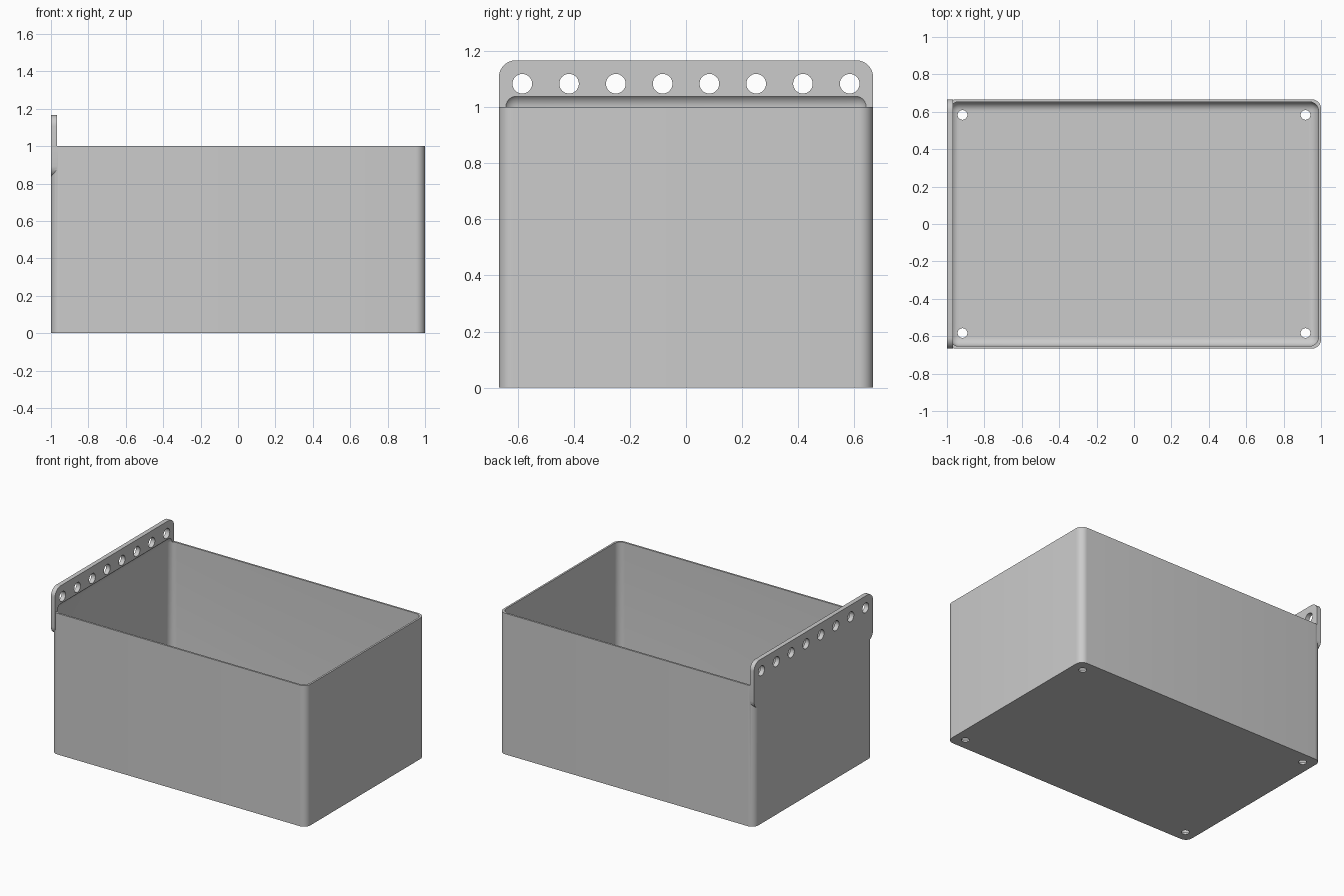
import bpy, bmesh, math
from mathutils import Matrix, Vector

if "Cube" in bpy.data.objects:
    bpy.data.objects.remove(bpy.data.objects["Cube"])

HALF_X, HALF_Y, HEIGHT = 1.0, 2 / 3, 1.0
WALL, RADIUS = 0.0133, 0.05
PLATE_T, PLATE_RISE = 0.032, 1 / 6

grey = bpy.data.materials.new("plain grey")
grey.use_nodes = True
colour = (0.6, 0.6, 0.6, 1)
grey.diffuse_color = colour
grey.node_tree.nodes["Principled BSDF"].inputs["Base Color"].default_value = colour


def make_object(name, bm):
    bmesh.ops.recalc_face_normals(bm, faces=bm.faces)
    mesh = bpy.data.meshes.new(name)
    bm.to_mesh(mesh)
    bm.free()
    mesh.materials.append(grey)
    ob = bpy.data.objects.new(name, mesh)
    bpy.context.collection.objects.link(ob)
    return ob


def rounded_box(name, lo, hi, radius, axis=None):
    """Box between two corners; rounds edges along one axis, or all of them."""
    bm = bmesh.new()
    bmesh.ops.create_cube(bm, size=2)
    for v in bm.verts:
        v.co = Vector([hi[i] if v.co[i] > 0 else lo[i] for i in range(3)])
    edges = [e for e in bm.edges if axis is None
             or abs(e.verts[0].co[axis] - e.verts[1].co[axis]) > 1e-4]
    bmesh.ops.bevel(bm, geom=edges, offset=radius, segments=8,
                    profile=0.5, affect='EDGES')
    return make_object(name, bm)


def cylinders(name, points, radius, depth, turn):
    bm = bmesh.new()
    for p in points:
        bmesh.ops.create_cone(bm, cap_ends=True, segments=32, radius1=radius,
                              radius2=radius, depth=depth,
                              matrix=Matrix.Translation(p) @ turn)
    return make_object(name, bm)


def combine(target, other, operation):
    mod = target.modifiers.new(operation.lower(), 'BOOLEAN')
    mod.operation, mod.object, mod.solver = operation, other, 'EXACT'
    graph = bpy.context.evaluated_depsgraph_get()
    mesh = bpy.data.meshes.new_from_object(target.evaluated_get(graph))
    target.modifiers.clear()
    target.data = mesh
    bpy.data.objects.remove(other)


# Box body with rounded upright corners
bin_body = rounded_box("storage_bin", (-HALF_X, -HALF_Y, 0),
                       (HALF_X, HALF_Y, HEIGHT), RADIUS, axis=2)

# Hanging plate along one short wall
plate = rounded_box("hanging_plate", (-HALF_X, -HALF_Y, HEIGHT - PLATE_RISE),
                    (-HALF_X + PLATE_T, HALF_Y, HEIGHT + PLATE_RISE), 0.06, axis=0)
combine(bin_body, plate, 'UNION')

# Cavity, which also leaves a shallow recess in the plate
cavity = rounded_box("cavity_cutter", (-HALF_X + WALL, -HALF_Y + WALL, WALL),
                     (HALF_X - WALL, HALF_Y - WALL, HEIGHT + RADIUS), RADIUS)
combine(bin_body, cavity, 'DIFFERENCE')

# Row of hanging holes
row = [(-HALF_X, (i - 3.5) / 6, HEIGHT + PLATE_RISE / 2) for i in range(8)]
combine(bin_body, cylinders("hanging_hole_cutter", row, 0.035, 0.2,
                            Matrix.Rotation(math.pi / 2, 4, 'Y')), 'DIFFERENCE')

# Drain holes in the floor corners
corners = [(sx * 0.917, sy * 0.583, 0) for sx in (-1, 1) for sy in (-1, 1)]
combine(bin_body, cylinders("drain_hole_cutter", corners, 0.026, 0.2,
                            Matrix.Identity(4)), 'DIFFERENCE')

# Smooth rounded surfaces, keep rims sharp
bpy.ops.object.select_all(action='DESELECT')
bin_body.select_set(True)
bpy.context.view_layer.objects.active = bin_body
bpy.ops.object.shade_smooth_by_angle(angle=math.radians(30))
